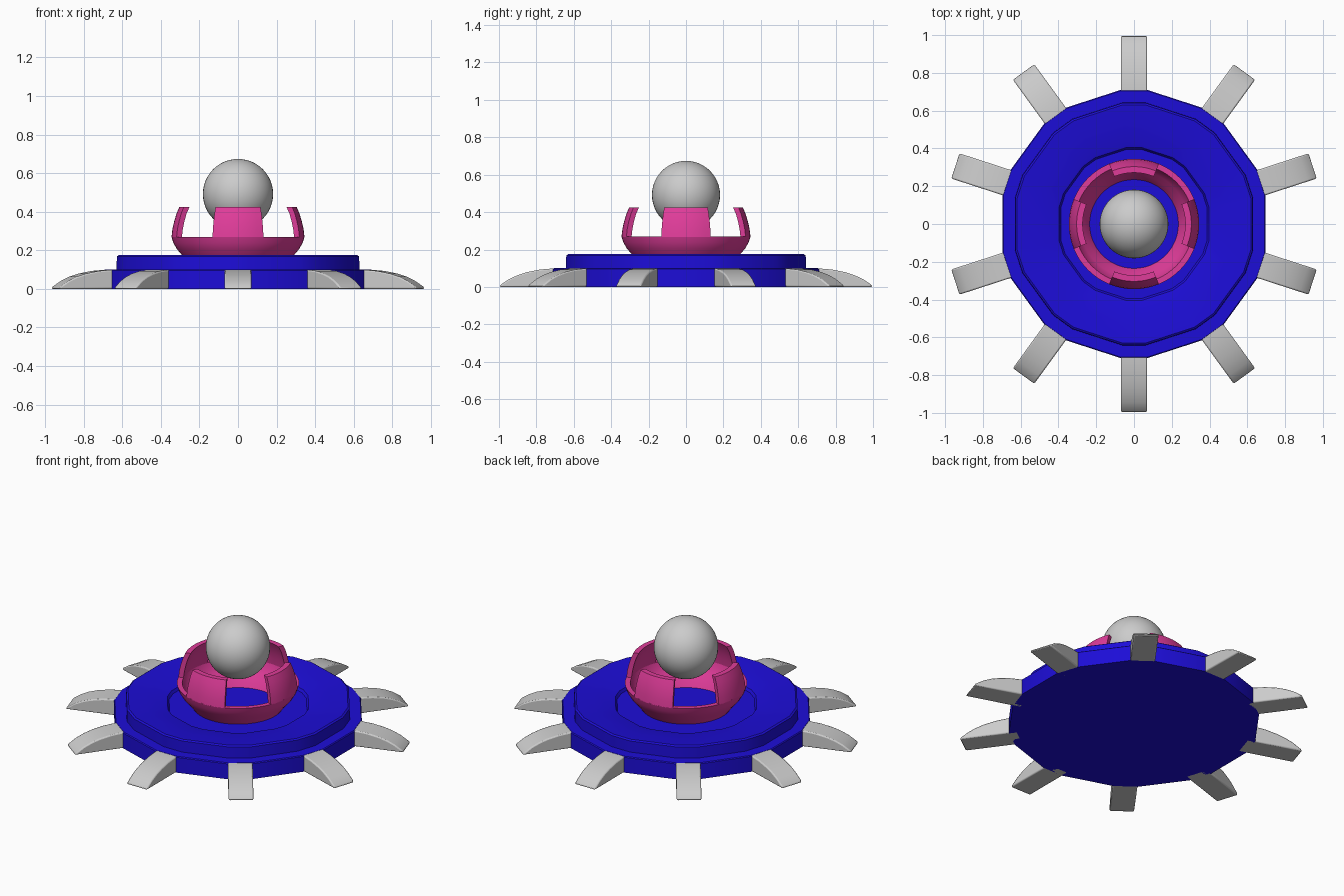
import bpy, bmesh
from math import sin, cos, pi, atan2, hypot, radians

if "Cube" in bpy.data.objects:
    bpy.data.objects.remove(bpy.data.objects["Cube"])


def material(name, rgb):
    m = bpy.data.materials.new(name)
    m.diffuse_color = (*rgb, 1)
    m.use_nodes = True
    m.node_tree.nodes["Principled BSDF"].inputs["Base Color"].default_value = m.diffuse_color
    return m


BLUE = material("blue", (0.012, 0.004, 0.68))
PINK = material("pink", (0.74, 0.045, 0.32))


def finish(name, bm, mat=None, angle=30):
    bmesh.ops.recalc_face_normals(bm, faces=bm.faces)
    me = bpy.data.meshes.new(name)
    bm.to_mesh(me)
    bm.free()
    ob = bpy.data.objects.new(name, me)
    bpy.context.collection.objects.link(ob)
    if mat:
        me.materials.append(mat)
    bpy.ops.object.select_all(action='DESELECT')
    ob.select_set(True)
    bpy.context.view_layer.objects.active = ob
    bpy.ops.object.shade_smooth_by_angle(angle=radians(angle))
    return ob


def skin(bm, rings, wrap):
    """Join neighbouring vertex loops with quads."""
    pairs = list(zip(rings, rings[1:])) + ([(rings[-1], rings[0])] if wrap else [])
    for a, b in pairs:
        n = len(a)
        for i in range(n):
            bm.faces.new((a[i], a[(i + 1) % n], b[(i + 1) % n], b[i]))


def sweep(name, profile, start, end, steps, mat):
    """Turn a closed (r, z) profile about z, fully or over an arc."""
    full = abs(end - start - 2 * pi) < 1e-6
    bm = bmesh.new()
    rings = []
    for k in range(steps if full else steps + 1):
        a = start + (end - start) * k / steps
        rings.append([bm.verts.new((r * cos(a), r * sin(a), z)) for r, z in profile])
    skin(bm, rings, full)
    if not full:
        bm.faces.new(rings[0])
        bm.faces.new(rings[-1])
    return finish(name, bm, mat)


LEGS, APOTHEM, HALF = 10, 0.71, 0.07

# stepped base: decagon with a flat cut for every leg, dished on top
bm = bmesh.new()
corner, radius = atan2(HALF, APOTHEM), hypot(HALF, APOTHEM)
angles = [pi / 2 + 2 * pi * k / LEGS + s * corner for k in range(LEGS) for s in (-1, 1)]
levels = [(0.71, 0), (0.71, 0.095), (0.705, 0.10), (0.642, 0.10), (0.64, 0.168),
          (0.63, 0.175), (0.53, 0.166), (0.42, 0.15), (0.405, 0.146), (0.395, 0.13)]
rings = [[bm.verts.new((radius * r / APOTHEM * cos(a), radius * r / APOTHEM * sin(a), z))
          for a in angles] for r, z in levels]
skin(bm, rings, False)
bm.faces.new(rings[0])
bm.faces.new(rings[-1])
finish("base", bm, BLUE, 25)

# legs: curved side profile, rounded edges, repeated around the base
leg_profile = [(0.66, 0), (0.997, 0), (0.99, 0.012), (0.945, 0.042), (0.90, 0.063),
               (0.85, 0.079), (0.78, 0.093), (0.71, 0.099), (0.66, 0.099)]
for k in range(LEGS):
    a = pi / 2 + 2 * pi * k / LEGS
    bm = bmesh.new()
    sides = [[bm.verts.new((r, y, z)) for r, z in leg_profile] for y in (-HALF, HALF)]
    skin(bm, sides, False)
    for s in sides:
        bm.faces.new(s)
    leg = finish(f"leg_{k + 1}", bm)
    leg.rotation_euler.z = a
    bev = leg.modifiers.new("rounded", 'BEVEL')
    bev.width, bev.segments, bev.angle_limit = 0.008, 2, radians(50)

# cup: open-bottomed bowl with four upright petals
cup = [(0.255, 0.13), (0.29, 0.175), (0.316, 0.205), (0.335, 0.238), (0.345, 0.27),
       (0.315, 0.27), (0.305, 0.238), (0.286, 0.205), (0.26, 0.175), (0.235, 0.13)]
sweep("cup", cup, 0, 2 * pi, 64, PINK)
petal = [(0.345, 0.268), (0.34, 0.31), (0.331, 0.35), (0.319, 0.39), (0.304, 0.425),
         (0.272, 0.425), (0.289, 0.39), (0.301, 0.35), (0.31, 0.31), (0.315, 0.268)]
for k in range(4):
    c = k * pi / 2
    sweep(f"petal_{k + 1}", petal, c - pi / 8, c + pi / 8, 8, PINK)

# floating ball
bm = bmesh.new()
bmesh.ops.create_uvsphere(bm, u_segments=48, v_segments=24, radius=0.182)
ball = finish("ball", bm)
ball.location.z = 0.492
